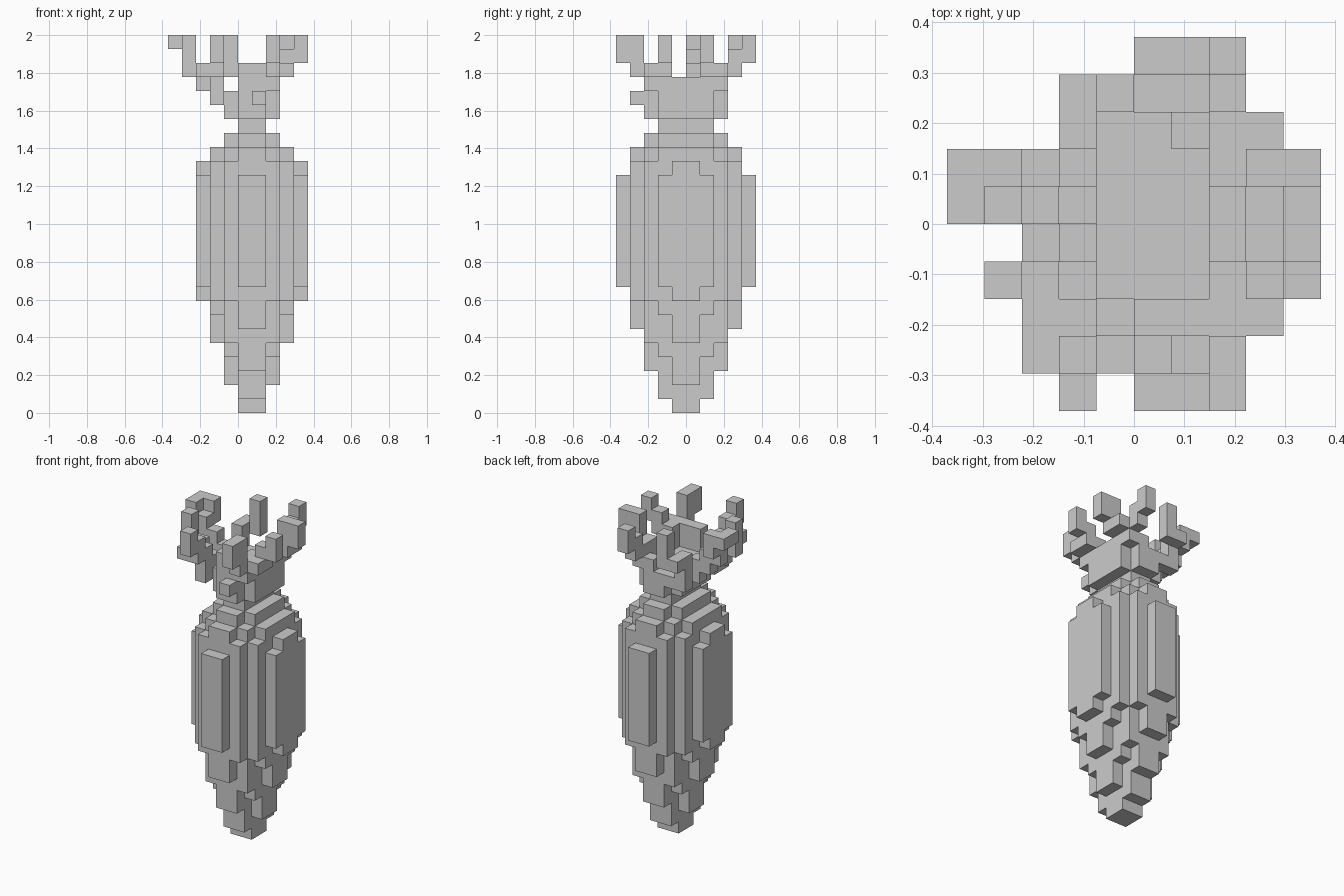
import bpy, bmesh, math
from mathutils import Vector

if "Cube" in bpy.data.objects:
    bpy.data.objects.remove(bpy.data.objects["Cube"])

U = 2 / 27  # edge length of one block


def box(x0, x1, y0, y1, z0, z1):
    return {(x, y, z) for x in range(x0, x1)
            for y in range(y0, y1) for z in range(z0, z1)}


def walk(*points):
    """Staircase of blocks through the points: rise first, then step sideways."""
    cells = {points[0]}
    p = list(points[0])
    for goal in points[1:]:
        while tuple(p) != goal:
            for axis in (2, 0, 1):
                if p[axis] != goal[axis]:
                    p[axis] += 1 if goal[axis] > p[axis] else -1
                    cells.add(tuple(p))
    return cells


def block_object(name, cells):
    """Outer shell of a set of blocks, with flat areas merged."""
    bm = bmesh.new()
    verts = {}

    def vert(p):
        if p not in verts:
            verts[p] = bm.verts.new(Vector(p) * U)
        return verts[p]

    for c in cells:
        for axis in range(3):
            for side in (0, 1):
                n = list(c)
                n[axis] += 2 * side - 1
                if tuple(n) in cells:
                    continue
                quad = []
                for a, b in ((0, 0), (1, 0), (1, 1), (0, 1)):
                    p = list(c)
                    p[axis] += side
                    p[(axis + 1) % 3] += a
                    p[(axis + 2) % 3] += b
                    quad.append(vert(tuple(p)))
                bm.faces.new(quad if side else quad[::-1])
    bmesh.ops.dissolve_limit(bm, angle_limit=math.radians(1),
                             verts=bm.verts[:], edges=bm.edges[:])
    me = bpy.data.meshes.new(name)
    bm.to_mesh(me)
    bm.free()
    ob = bpy.data.objects.new(name, me)
    bpy.context.collection.objects.link(ob)


# Root: nested slabs around x = 1, by half width then half depth
bottoms = ((0, 1, 3, 6, 9), (2, 4, 5, 8), (5, 7, 8), (8, 9))
tops = ((21, 21, 20, 19, 17), (20, 20, 19, 18), (19, 19, 18), (18, 17))
root = set()
for w, (lows, highs) in enumerate(zip(bottoms, tops), 1):
    for d, (low, high) in enumerate(zip(lows, highs), 1):
        root |= box(1 - w, 1 + w, -d, d, low, high)
block_object("root_body", root)

# Collar where the stalks begin
block_object("stalk_collar", box(-1, 3, -2, 2, 21, 23) | box(0, 2, -3, 3, 21, 23)
             | box(2, 3, -2, 2, 23, 24))

# Stalks: staircases spreading outwards, some with a hooked tip
block_object("left_stalk", walk((-2, 0, 22), (-4, 0, 24), (-4, 0, 25), (-4, 1, 25),
                                (-4, 1, 26), (-5, 1, 26), (-5, 0, 26)))
block_object("left_front_stalk", walk((-2, -2, 22), (-4, -2, 24), (-4, -2, 26)))
block_object("front_left_stalk", walk((-2, -3, 22), (-2, -3, 23), (-3, -4, 24),
                                      (-2, -4, 24), (-2, -5, 25), (-2, -5, 26)))
block_object("front_right_stalk", walk((1, -4, 22), (1, -3, 22), (2, -3, 23),
                                       (2, -5, 25), (2, -5, 26), (2, -4, 26))
             | box(0, 2, -3, -2, 23, 25))
block_object("right_front_stalk", walk((2, -2, 23), (3, -3, 24), (3, -2, 24),
                                       (4, -2, 25), (4, -2, 26)))
block_object("right_back_stalk", walk((2, 1, 23), (3, 2, 24), (3, 1, 24), (4, 1, 25),
                                      (4, 1, 26), (3, 1, 26)))
block_object("back_right_stalk", walk((1, 2, 22), (2, 2, 23), (2, 4, 25), (2, 4, 26)))
block_object("back_left_stalk", walk((-1, 2, 22), (-2, 2, 22), (-2, 2, 23),
                                     (-2, 3, 24), (-1, 3, 24), (-1, 3, 26)))
